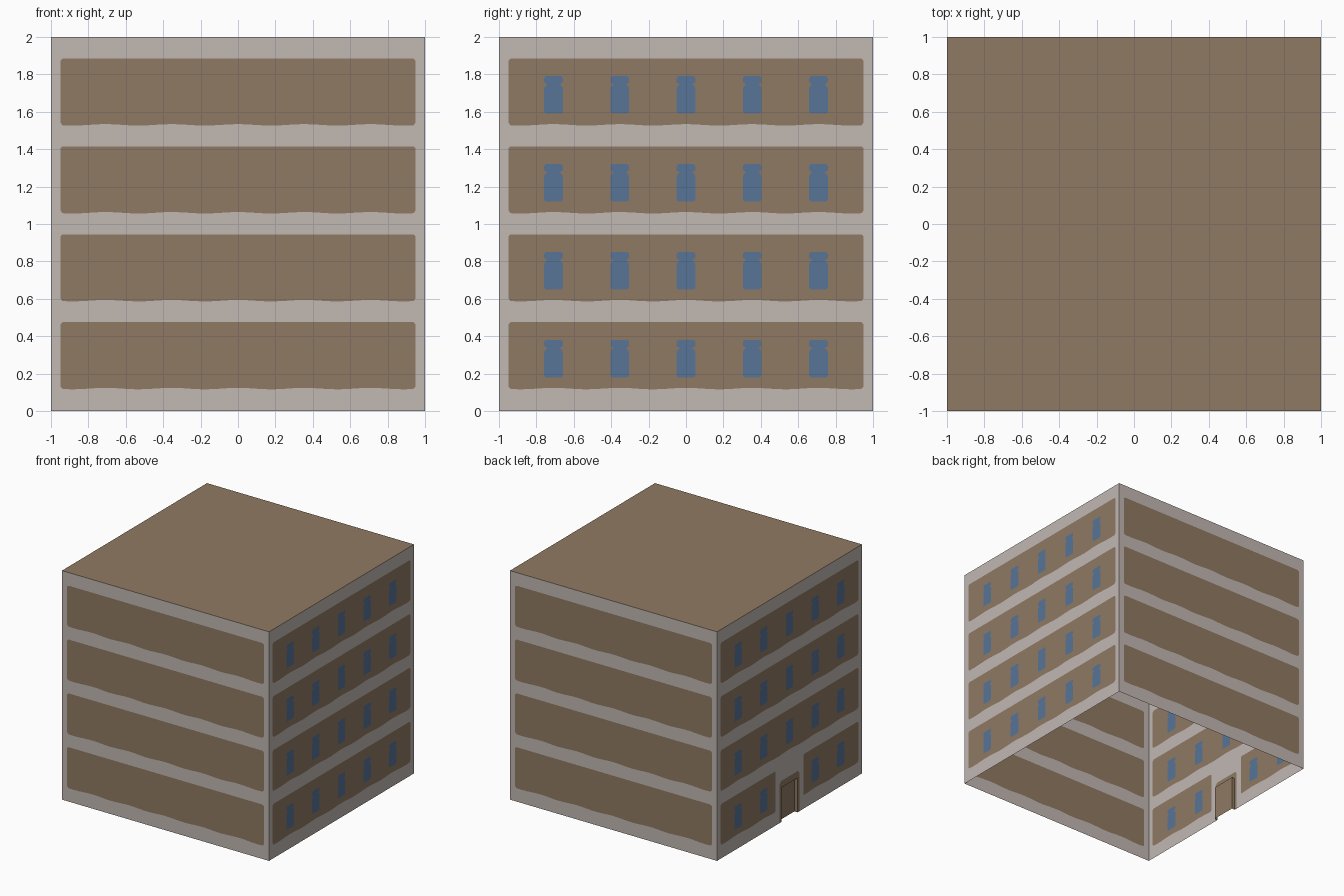
import bpy
import bmesh
import math
from mathutils import Vector
from mathutils.geometry import delaunay_2d_cdt

cube = bpy.data.objects.get("Cube")
if cube:
    bpy.data.objects.remove(cube, do_unlink=True)


def make_material(name, rgb):
    mat = bpy.data.materials.new(name)
    mat.use_nodes = True
    color = (*rgb, 1)
    mat.diffuse_color = color
    mat.node_tree.nodes["Principled BSDF"].inputs["Base Color"].default_value = color
    return mat


TRIM, BROWN, GLASS, DOOR = range(4)
MATERIALS = [
    make_material("pale_trim", (0.54, 0.48, 0.45)),
    make_material("brown_wall", (0.28, 0.195, 0.125)),
    make_material("blue_glass", (0.098, 0.178, 0.314)),
]

FLOORS = [0.12 + 0.47 * i for i in range(4)]
BAY = 0.354
PANEL_HEIGHT = 0.355
DOOR_HALF, DOOR_TOP, DOOR_DEPTH = 0.11, 0.3, 0.03


def rectangle(u0, u1, z0, z1):
    return [(u0, z0), (u1, z0), (u1, z1), (u0, z1)]


def panel(u0, u1, z0):
    """Floor panel with clipped corners and a slightly wavy lower edge."""
    r, z1 = 0.012, z0 + PANEL_HEIGHT
    steps = round((u1 - u0) / 0.05)
    lower = []
    for i in range(steps + 1):
        u = u0 + r + (u1 - u0 - 2 * r) * i / steps
        lower.append((u, z0 + 0.004 * math.cos(math.tau * u / BAY)))
    return lower + [(u1, z0 + r), (u1, z1 - r), (u1 - r, z1),
                    (u0 + r, z1), (u0, z1 - r), (u0, z0 + r)]


def window(u, z):
    """Sash with a small pinched-off transom light above."""
    half = [(0.042, 0), (0.05, 0.01), (0.05, 0.137), (0.042, 0.15), (0.032, 0.156),
            (0.044, 0.163), (0.05, 0.17), (0.05, 0.19), (0.042, 0.2)]
    right = [(u + a, z + b) for a, b in half]
    left = [(u - a, z + b) for a, b in reversed(half)]
    return right + left


def new_object(name, bm):
    mesh = bpy.data.meshes.new(name)
    bm.to_mesh(mesh)
    bm.free()
    for mat in MATERIALS:
        mesh.materials.append(mat)
    obj = bpy.data.objects.new(name, mesh)
    bpy.context.collection.objects.link(obj)
    return obj


def build_wall(name, normal, windows=False, door=False):
    """Flat wall divided into coloured regions; later regions override earlier ones."""
    n = Vector((*normal, 0))
    along = Vector((0, 0, 1)).cross(n)
    regions = [(TRIM, rectangle(-1, 1, 0, 2))]
    for level, z in enumerate(FLOORS):
        entrance = door and level == 0
        if entrance:
            regions += [(BROWN, panel(-0.95, -0.19, z)), (BROWN, panel(0.19, 0.95, z))]
        else:
            regions.append((BROWN, panel(-0.95, 0.95, z)))
        if windows:
            regions += [(GLASS, window(i * BAY, z + 0.06))
                        for i in range(-2, 3) if not (entrance and i == 0)]
    if door:
        a, t = 0.135, 0.36
        regions.append((BROWN, [(-a, 0), (a, 0), (a, t - 0.02), (a - 0.02, t),
                                (0.02 - a, t), (-a, t - 0.02)]))
        regions.append((DOOR, rectangle(-DOOR_HALF, DOOR_HALF, 0, DOOR_TOP)))

    points, loops = [], []
    for _, outline in regions:
        loops.append(list(range(len(points), len(points) + len(outline))))
        points += [Vector(p) for p in outline]
    verts, _, faces, _, _, sources = delaunay_2d_cdt(points, [], loops, 1, 1e-5)

    bm = bmesh.new()
    bverts = [bm.verts.new(n + along * p.x + Vector((0, 0, p.y))) for p in verts]
    for face, source in zip(faces, sources):
        kind = regions[max(source)][0]
        if kind == DOOR:
            continue  # doorway opening
        f = bm.faces.new([bverts[i] for i in face])
        f.material_index = kind
        f.normal_update()
        if f.normal.dot(n) < 0:
            f.normal_flip()
    bmesh.ops.delete(bm, geom=[v for v in bm.verts if not v.link_faces], context='VERTS')
    return new_object(name, bm)


# Four walls: plain front and back, windows on both sides, entrance on one
build_wall("front_wall", (0, -1))
build_wall("back_wall", (0, 1))
build_wall("window_wall", (1, 0), windows=True)
build_wall("entrance_wall", (-1, 0), windows=True, door=True)

# Flat roof
bm = bmesh.new()
bmesh.ops.create_grid(bm, x_segments=1, y_segments=1, size=1)
bmesh.ops.translate(bm, verts=bm.verts, vec=(0, 0, 2))
for f in bm.faces:
    f.material_index = BROWN
new_object("roof", bm)

# Recessed door: sides, head and leaf set behind the wall
bm = bmesh.new()
outline = [(DOOR_HALF, 0), (DOOR_HALF, DOOR_TOP), (-DOOR_HALF, DOOR_TOP), (-DOOR_HALF, 0)]
outer = [bm.verts.new((-1, y, z)) for y, z in outline]
inner = [bm.verts.new((-1 + DOOR_DEPTH, y, z)) for y, z in outline]
for i in range(3):
    bm.faces.new((outer[i], outer[i + 1], inner[i + 1], inner[i]))
bm.faces.new(inner)
bmesh.ops.recalc_face_normals(bm, faces=bm.faces)
for f in bm.faces:
    f.material_index = BROWN
bm.normal_update()
if bm.faces[:][-1].normal.x > 0:
    bmesh.ops.reverse_faces(bm, faces=bm.faces)
new_object("entrance_door", bm)
